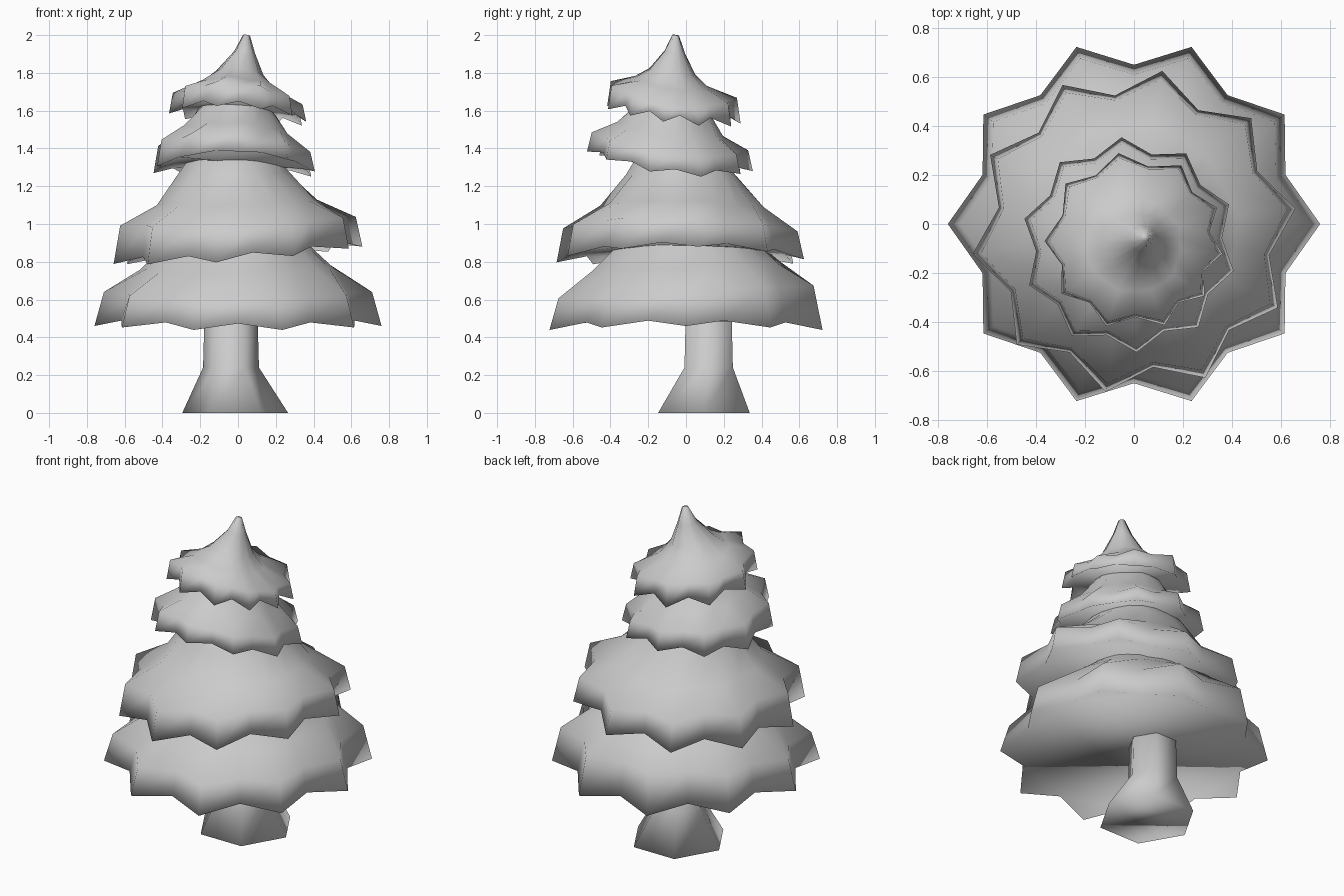
import bpy, bmesh, math, random

random.seed(4)
cube = bpy.data.objects.get("Cube")
if cube:
    bpy.data.objects.remove(cube, do_unlink=True)

grey = bpy.data.materials.new("plain_grey")
grey.use_nodes = True
COLOUR = (0.6, 0.6, 0.6, 1)
grey.diffuse_color = COLOUR
grey.node_tree.nodes["Principled BSDF"].inputs["Base Color"].default_value = COLOUR


def loft(name, loops):
    """Skin a stack of vertex loops, close both ends and shade it smooth."""
    bm = bmesh.new()
    rings = [[bm.verts.new(p) for p in loop] for loop in loops]
    n = len(rings[0])
    for low, high in zip(rings, rings[1:]):
        for i in range(n):
            j = (i + 1) % n
            bm.faces.new((low[i], low[j], high[j], high[i]))
    bm.faces.new(rings[0][::-1])
    bm.faces.new(rings[-1])
    bmesh.ops.recalc_face_normals(bm, faces=bm.faces)
    for face in bm.faces:
        face.smooth = True
    mesh = bpy.data.meshes.new(name)
    bm.to_mesh(mesh)
    bm.free()
    mesh.materials.append(grey)
    obj = bpy.data.objects.new(name, mesh)
    bpy.context.collection.objects.link(obj)


def star_loop(tips, ring, slope, dip, jitter):
    """Ring that alternates between branch tips and valleys.
    slope = tilt along x, tilt along y, bow along y."""
    r_tip, r_valley, z, cx, cy = ring
    points = []
    for i, a in enumerate(tips):
        following = tips[(i + 1) % len(tips)] + (360 if i + 1 == len(tips) else 0)
        for deg, r, drop in ((a, r_tip, dip), ((a + following) / 2, r_valley, 0)):
            r += random.uniform(-jitter, jitter)
            dx, dy = r * math.cos(math.radians(deg)), r * math.sin(math.radians(deg))
            lift = slope[0] * dx + slope[1] * dy + slope[2] * dy * dy - drop
            points.append((cx + dx, cy + dy, z + lift + random.uniform(-jitter, jitter)))
    return points


def tier(name, tips, dip, hem_slope, body_slope, rings):
    """Branch layer; rings run from the hem up: tip r, valley r, z, cx, cy."""
    loops = [star_loop(tips, rings[0], hem_slope, dip, 0)]
    for k, ring in enumerate(rings[1:]):
        bumpy = 0.012 if k in (1, 2) and ring[0] > 0.15 else 0
        loops.append(star_loop(tips, ring, body_slope, 0, bumpy))
    loft(name, loops)


def even(offset):
    return [offset + 36 * i for i in range(10)]


# Branch layers
tier("bottom_branches", even(0), 0.03, (0, 0, -0.04), (0, 0.05, 0), [
    (0.76, 0.65, 0.49, 0, 0), (0.71, 0.61, 0.64, 0, 0), (0.52, 0.50, 0.77, 0, 0),
    (0.35, 0.35, 0.92, 0, 0), (0.22, 0.22, 1.10, 0, 0)])
tier("lower_middle_branches", even(8), 0.03, (0.07, 0, -0.07), (0.04, -0.02, -0.12), [
    (0.665, 0.56, 0.865, 0, -0.03), (0.63, 0.54, 1.015, 0, -0.03),
    (0.43, 0.41, 1.11, 0, -0.02), (0.29, 0.29, 1.27, -0.02, -0.02),
    (0.18, 0.18, 1.44, -0.02, -0.03)])
tier("upper_middle_branches", even(22), 0.03, (-0.02, -0.12, 0.32), (-0.07, -0.12, 0.25), [
    (0.44, 0.38, 1.30, -0.02, -0.085), (0.415, 0.36, 1.395, -0.02, -0.085),
    (0.29, 0.27, 1.48, -0.01, -0.08), (0.20, 0.20, 1.59, 0, -0.07),
    (0.12, 0.12, 1.68, 0, -0.07)])
tier("top_branches", [22, 58, 100, 140, 180, 216, 252, 290, 322, 352], 0.04,
     (-0.07, -0.13, 0.1), (-0.1, -0.13, 0.4), [
    (0.365, 0.31, 1.60, 0, -0.07), (0.345, 0.30, 1.66, 0, -0.07),
    (0.20, 0.19, 1.735, 0, -0.08), (0.125, 0.115, 1.80, 0.01, -0.075),
    (0.055, 0.05, 1.91, 0.035, -0.06), (0.018, 0.014, 2.0, 0.045, -0.055)])


# Six-sided trunk with a flared foot
def hexagon(r, z, cx, cy):
    return [(cx + r * math.cos(math.pi / 3 * i), cy + r * math.sin(math.pi / 3 * i), z)
            for i in range(6)]


loft("trunk", [hexagon(0.28, 0, -0.015, 0.095), hexagon(0.148, 0.24, -0.037, 0.12),
               hexagon(0.138, 0.60, -0.037, 0.12)])
